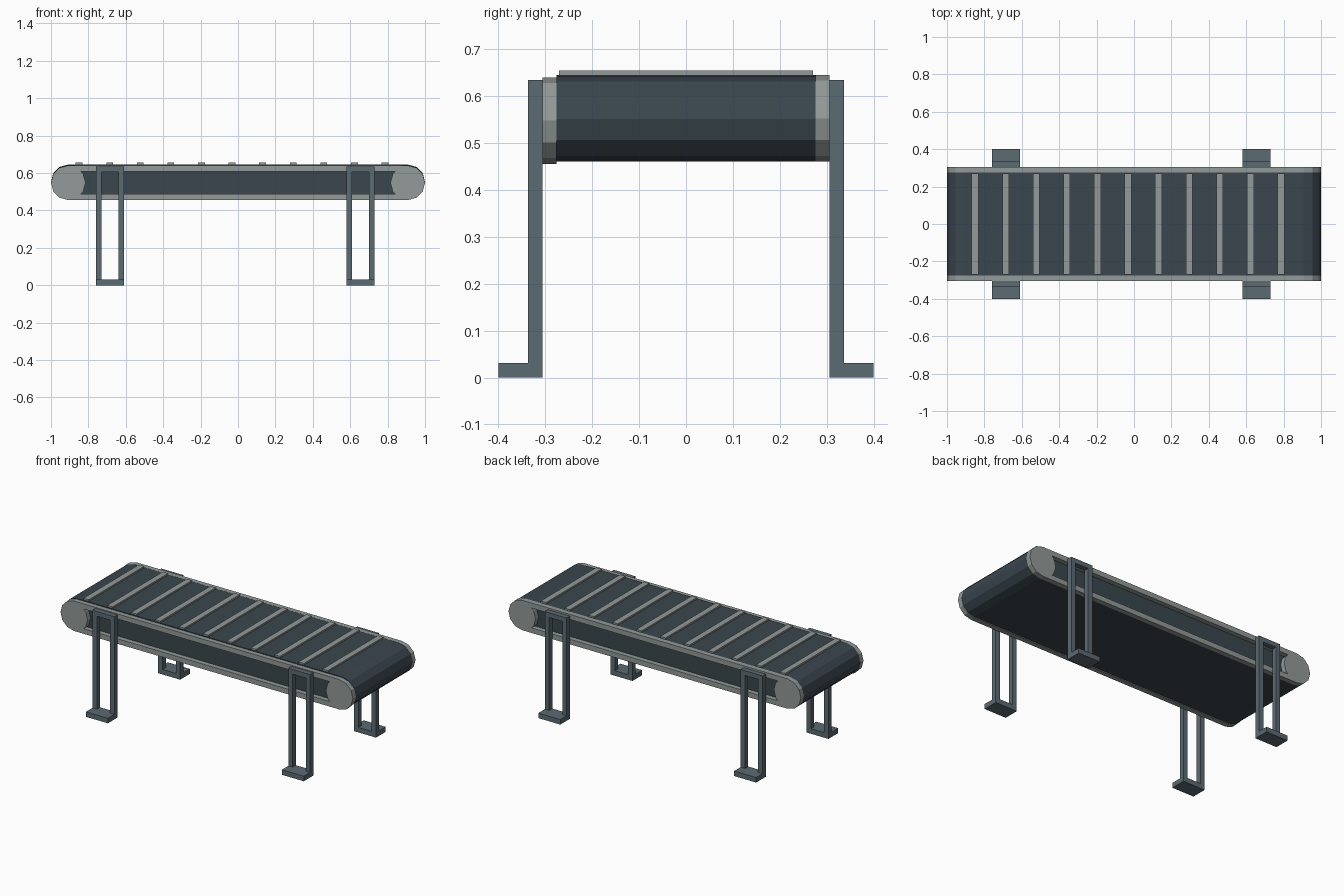
import bpy
import bmesh
from math import sin, cos, radians

if "Cube" in bpy.data.objects:
    bpy.data.objects.remove(bpy.data.objects["Cube"])

MID, CX, R = 0.551, 0.9075, 0.0925      # roller height, roller centre x, roller radius


def material(name, rgb):
    m = bpy.data.materials.new(name)
    m.diffuse_color = (*rgb, 1)
    m.use_nodes = True
    m.node_tree.nodes["Principled BSDF"].inputs["Base Color"].default_value = m.diffuse_color
    return m


BELT = material("dark_rubber", (0.042, 0.061, 0.075))
LEG = material("blue_grey_steel", (0.105, 0.145, 0.17))
FRAME = material("light_steel", (0.29, 0.325, 0.32))


def add_mesh(name, bm, mat):
    bmesh.ops.recalc_face_normals(bm, faces=bm.faces)
    me = bpy.data.meshes.new(name)
    bm.to_mesh(me)
    bm.free()
    me.materials.append(mat)
    ob = bpy.data.objects.new(name, me)
    bpy.context.collection.objects.link(ob)
    return ob


def prism(name, loops, y0, y1, mat):
    """Fill x/z outlines (the second one is a hole) and extrude along y."""
    bm = bmesh.new()
    edges = []
    for pts in loops:
        vs = [bm.verts.new((x, y0, z)) for x, z in pts]
        edges += [bm.edges.new((a, b)) for a, b in zip(vs, vs[1:] + vs[:1])]
    if len(loops) == 1:
        bm.faces.new(bm.verts)
    else:
        bmesh.ops.triangle_fill(bm, edges=edges, use_beauty=True, normal=(0, -1, 0))
    res = bmesh.ops.extrude_face_region(bm, geom=bm.faces[:], use_keep_orig=True)
    new = [g for g in res["geom"] if isinstance(g, bmesh.types.BMVert)]
    bmesh.ops.translate(bm, verts=new, vec=(0, y1 - y0, 0))
    return add_mesh(name, bm, mat)


def box(name, x, y, z, mat):
    return prism(name, [[(x[0], z[0]), (x[1], z[0]), (x[1], z[1]), (x[0], z[1])]], *y, mat)


def stadium(r, mid):
    """Belt outline with half twelve-sided ends."""
    half = [(CX + r * cos(radians(a)), mid + r * sin(radians(a))) for a in range(-90, 91, 30)]
    return half + [(-x, z) for x, z in reversed(half)]


# Belt body, slightly raised along the top run
outline = stadium(R - 0.001, MID + 0.001)
outline[7:7] = [(0.84, 0.645), (-0.84, 0.645)]
prism("belt", [outline], -0.276, 0.276, BELT)

# Raised slats across the belt
for i in range(11):
    x = -0.85 + i * 0.1636
    box(f"belt_slat_{i + 1}", (x - 0.018, x + 0.018), (-0.271, 0.271), (0.635, 0.655), FRAME)

# Side frames: two rails joined to round end plates, with one long opening
for side, s, mid in (("front", -1, MID - 0.003), ("back", 1, MID + 0.002)):
    end = [(0.842, -0.061), (CX - 0.866 * R, -R / 2), (CX - R, 0),
           (CX - 0.866 * R, R / 2), (0.842, 0.061)]
    hole = [(x, mid + z) for x, z in end] + [(-x, mid + z) for x, z in reversed(end)]
    y = sorted((s * 0.276, s * 0.306))
    prism(f"{side}_side_frame", [stadium(R, mid), hole], *y, FRAME)

# Leg frames: two uprights and a top bar, standing on a foot plate
for side, s in (("front", -1), ("back", 1)):
    for end, x0 in (("left", -0.76), ("right", 0.58)):
        x1 = x0 + 0.15
        y = sorted((s * 0.306, s * 0.337))
        outer = [(x0, 0.03), (x0 + 0.03, 0.03), (x0 + 0.03, 0.606), (x1 - 0.03, 0.606),
                 (x1 - 0.03, 0.03), (x1, 0.03), (x1, 0.635), (x0, 0.635)]
        prism(f"{side}_{end}_leg", [outer], *y, LEG)
        box(f"{side}_{end}_foot", (x0, x1), sorted((s * 0.306, s * 0.4)), (0, 0.031), LEG)
